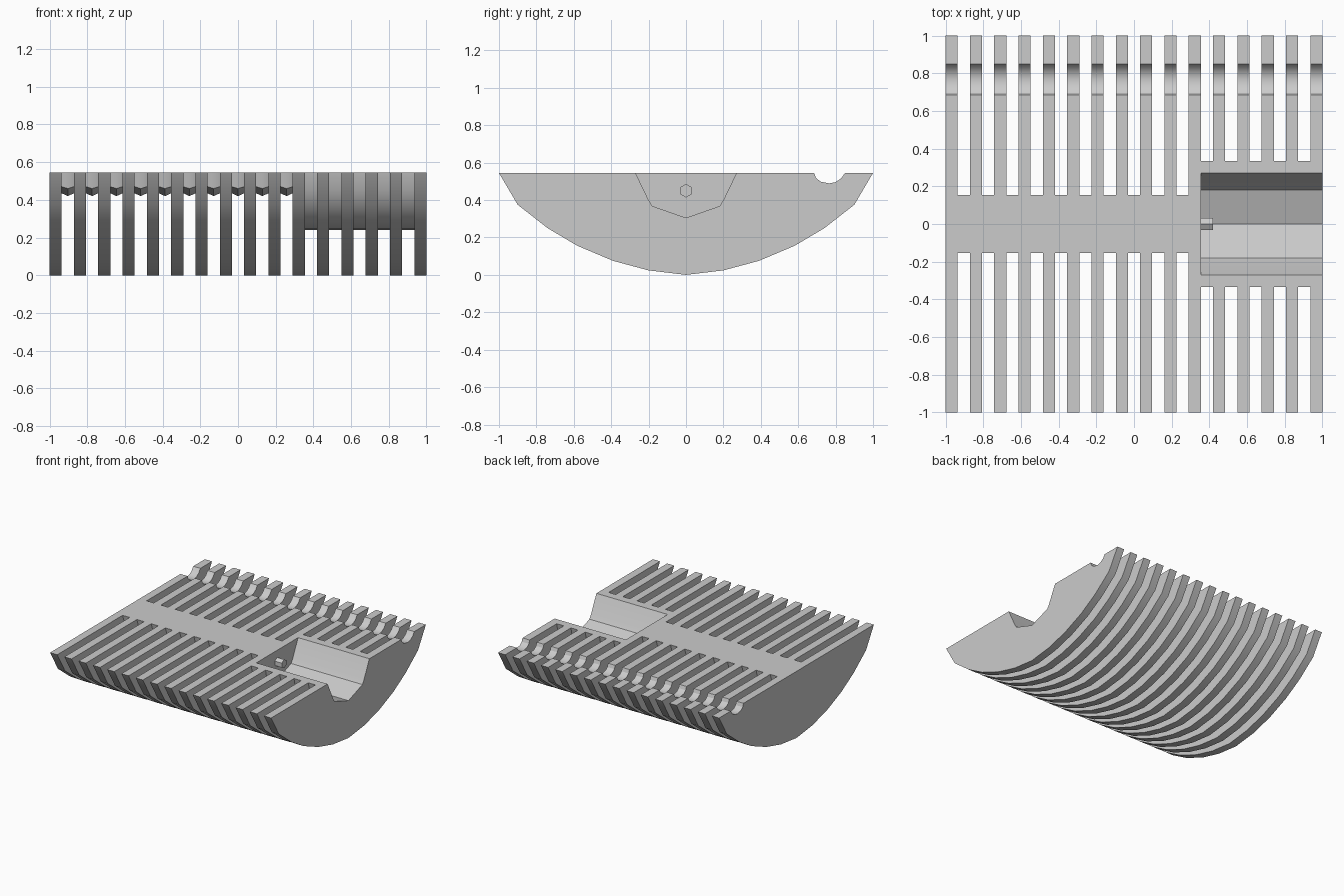
import bpy, bmesh, math

cube = bpy.data.objects.get("Cube")
if cube:
    bpy.data.objects.remove(cube)

grey = bpy.data.materials.new("plain grey")
grey.use_nodes = True
grey.diffuse_color = (0.6, 0.6, 0.6, 1)
grey.node_tree.nodes["Principled BSDF"].inputs["Base Color"].default_value = (0.6, 0.6, 0.6, 1)

TOP = 0.545
FINS = 16
STEP = 2 / (2 * FINS - 1)      # fin thickness and gap width are equal
POCKET_FIN = 10                # the pocket begins after this fin


def loft(name, sections, caps=True):
    """Join equal (y, z) sections placed along x; sections is a list of (x, points)."""
    bm = bmesh.new()
    rings = [[bm.verts.new((x, y, z)) for y, z in pts] for x, pts in sections]
    count = len(rings[0])
    for a, b in zip(rings, rings[1:]):
        for i in range(count):
            j = (i + 1) % count
            bm.faces.new((a[i], a[j], b[j], b[i]))
    if caps:
        bm.faces.new(rings[0][::-1])
        bm.faces.new(rings[-1])
    bmesh.ops.recalc_face_normals(bm, faces=bm.faces)
    mesh = bpy.data.meshes.new(name)
    bm.to_mesh(mesh)
    bm.free()
    mesh.materials.append(grey)
    obj = bpy.data.objects.new(name, mesh)
    bpy.context.collection.objects.link(obj)
    bpy.ops.object.select_all(action='DESELECT')
    obj.select_set(True)
    bpy.context.view_layer.objects.active = obj
    bpy.ops.object.shade_smooth_by_angle(angle=math.radians(30))
    return obj


def mirrored(half):
    """Complete a half profile ending at y = 0, running from -y to +y."""
    return half + [(-y, z) for y, z in half[-2::-1]]


# Profiles, each from -y to +y
belly = mirrored([(-1, TOP), (-0.9, 0.375), (-0.74, 0.25), (-0.58, 0.155),
                  (-0.39, 0.075), (-0.2, 0.024), (0, 0)])
groove = [(0.85, TOP), (0.83, 0.516), (0.8, 0.496), (0.765, 0.489),
          (0.72, 0.498), (0.695, 0.518), (0.685, TOP)]
pocket = mirrored([(-0.27, TOP), (-0.2, 0.4), (-0.18, 0.368), (0, 0.305)])
shell = mirrored([(-0.335, TOP), (-0.315, 0.45), (-0.26, 0.36),
                  (-0.18, 0.285), (-0.09, 0.248), (0, 0.24)])

# Fins, notched by the pocket at one end
for i in range(FINS):
    x = -1 + 2 * i * STEP
    outline = belly + groove
    if i > POCKET_FIN:
        outline = outline + pocket[::-1]
    loft(f"fin_{i + 1}", [(x, outline), (x + STEP, outline)])

# Spine and pocket wall pieces bridging the gaps
for i in range(FINS - 1):
    x = -1 + (2 * i + 1) * STEP
    if i < POCKET_FIN:
        edge = mirrored([(-0.155, TOP), (-0.13, 0.47), (0, 0.435)])
        middle = mirrored([(-0.155, TOP), (-0.145, 0.46), (0, 0.42)])
        loft(f"spine_{i + 1}", [(x, edge), (x + STEP / 2, middle), (x + STEP, edge)], False)
    else:
        wall = shell + pocket[::-1]
        loft(f"pocket_wall_{i + 1}", [(x, wall), (x + STEP, wall)], False)

# Hexagonal pin on the pocket's end wall
hexagon = [(0.036 * math.sin(k * math.pi / 3), 0.45 + 0.036 * math.cos(k * math.pi / 3))
           for k in range(6)]
loft("pocket_pin", [(0.34, hexagon), (0.418, hexagon)])
